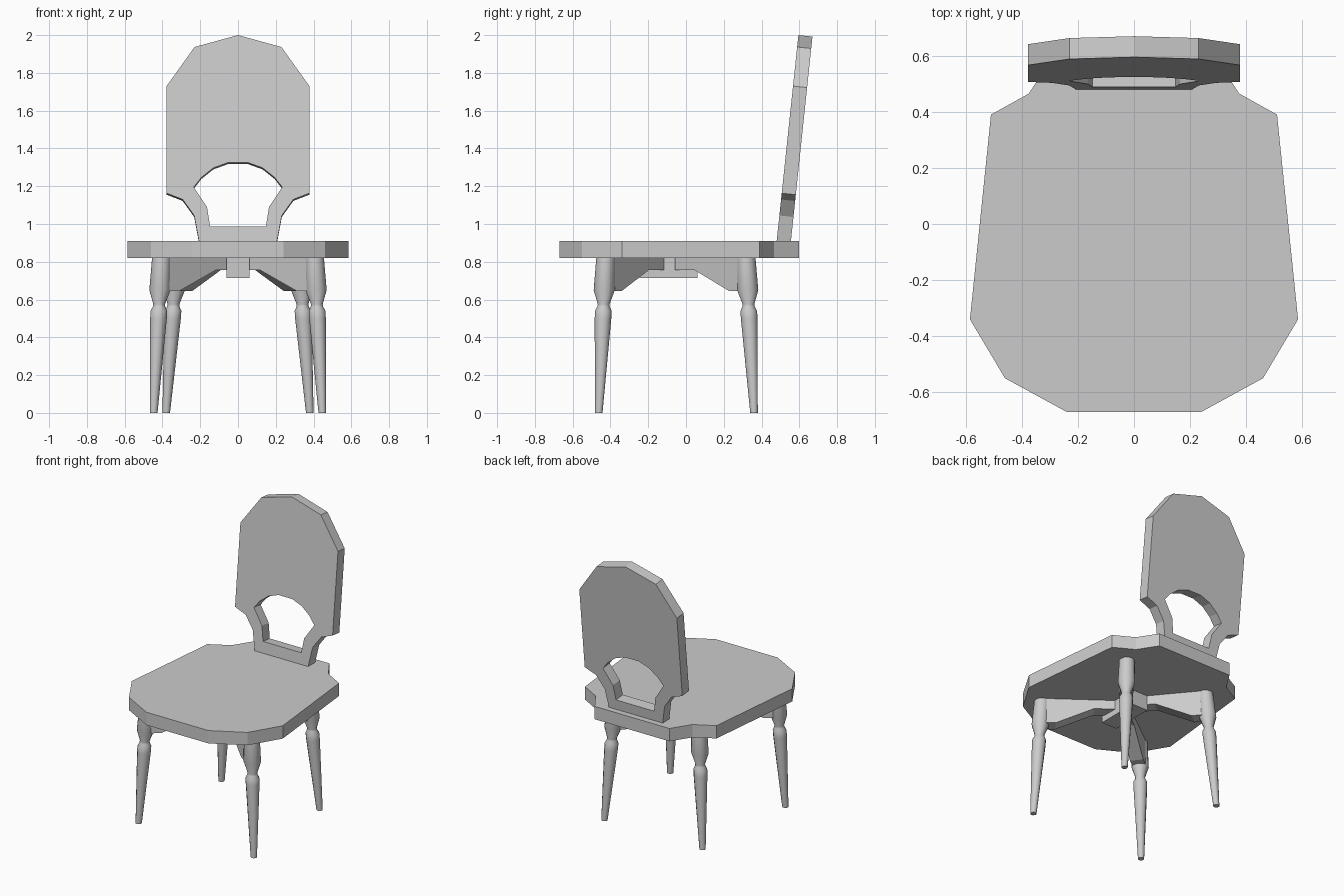
import bpy, bmesh, math
from mathutils import Vector

if "Cube" in bpy.data.objects:
    bpy.data.objects.remove(bpy.data.objects["Cube"])


def finish(name, bm, mirror=True, smooth=False):
    bmesh.ops.recalc_face_normals(bm, faces=bm.faces[:])
    me = bpy.data.meshes.new(name)
    bm.to_mesh(me)
    bm.free()
    ob = bpy.data.objects.new(name, me)
    bpy.context.collection.objects.link(ob)
    if smooth:
        bpy.ops.object.select_all(action='DESELECT')
        ob.select_set(True)
        bpy.context.view_layer.objects.active = ob
        bpy.ops.object.shade_smooth_by_angle(angle=math.radians(32))
    if mirror:
        mod = ob.modifiers.new("Mirror", 'MIRROR')
        mod.use_clip = True
    return ob


def prism(bm, points, offset):
    """Extrude a closed outline of 3D points by an offset."""
    face = bm.faces.new([bm.verts.new(p) for p in points])
    ext = bmesh.ops.extrude_face_region(bm, geom=[face], use_keep_orig=True)
    moved = [v for v in ext["geom"] if isinstance(v, bmesh.types.BMVert)]
    bmesh.ops.translate(bm, verts=moved, vec=offset)


def half_panel(name, points, offset):
    """Half outline (x >= 0), extruded, opened on the centre line, mirrored."""
    bm = bmesh.new()
    prism(bm, points, offset)
    inner = [f for f in bm.faces if all(abs(v.co.x) < 1e-5 for v in f.verts)]
    bmesh.ops.delete(bm, geom=inner, context='FACES')
    return finish(name, bm)


# Seat
seat = [(0, -.67), (.24, -.67), (.46, -.55), (.585, -.34), (.51, .39),
        (.375, .465), (.29, .597), (0, .597)]
half_panel("seat", [(x, y, .82) for x, y in seat], (0, 0, .09))

# Leaning backrest: outer outline, then the opening
tilt = math.atan(.1055)
back = [(0, .905), (.206, .905), (.232, 1.045), (.293, 1.13), (.378, 1.163),
        (.378, 1.73), (.23, 1.937), (0, 2.0),
        (0, 1.325), (.053, 1.325), (.13, 1.297), (.193, 1.247), (.234, 1.195),
        (.164, 1.09), (.148, .988), (0, .988)]
half_panel("backrest",
           [(x, .48 + math.tan(tilt) * (z - .91), z) for x, z in back],
           (0, .075 * math.cos(tilt), -.075 * math.sin(tilt)))

# Turned leg sections: height, radius
LEG = [(0, .02), (.50, .044), (.54, .044), (.562, .033), (.575, .031),
       (.65, .056), (.82, .05)]
SIDES = 12


def leg(name, foot, top):
    bm = bmesh.new()
    foot, top = Vector(foot), Vector(top)
    rings = []
    for z, r in LEG:
        c = foot.lerp(top, z / .82)
        rings.append([bm.verts.new((c.x + r * math.cos(2 * math.pi * i / SIDES),
                                    c.y + r * math.sin(2 * math.pi * i / SIDES), z))
                      for i in range(SIDES)])
    for a, b in zip(rings, rings[1:]):
        for i in range(SIDES):
            j = (i + 1) % SIDES
            bm.faces.new((a[i], a[j], b[j], b[i]))
    bm.faces.new(rings[0])
    bm.faces.new(rings[-1])
    return finish(name, bm, smooth=True)


def bracket(name, start, end):
    """Arm running from the leg top to the centre block."""
    bm = bmesh.new()
    a, b = Vector(start), Vector(end)
    side = (b - a).normalized().orthogonal() * .043
    prof = [(0, .82), (0, .645), (.21, .645), (.77, .757), (1.08, .757), (1.08, .82)]
    pts = []
    for t, z in prof:
        p = a.lerp(b, t) - side
        pts.append((p.x, p.y, z))
    prism(bm, pts, (2 * side.x, 2 * side.y, 0))
    return finish(name, bm)


# Legs and brackets
leg("front_legs", (.446, -.462), (.405, -.425))
leg("rear_legs", (.38, .36), (.325, .318))
bracket("front_brackets", (.41, -.43), (.06, -.17))
bracket("rear_brackets", (.333, .325), (.06, -.005))

# Centre block under the seat
bm = bmesh.new()
prism(bm, [(-.06, -.245, .715), (.06, -.245, .715), (.06, .06, .715), (-.06, .06, .715)],
      (0, 0, .105))
finish("centre_block", bm, mirror=False)
